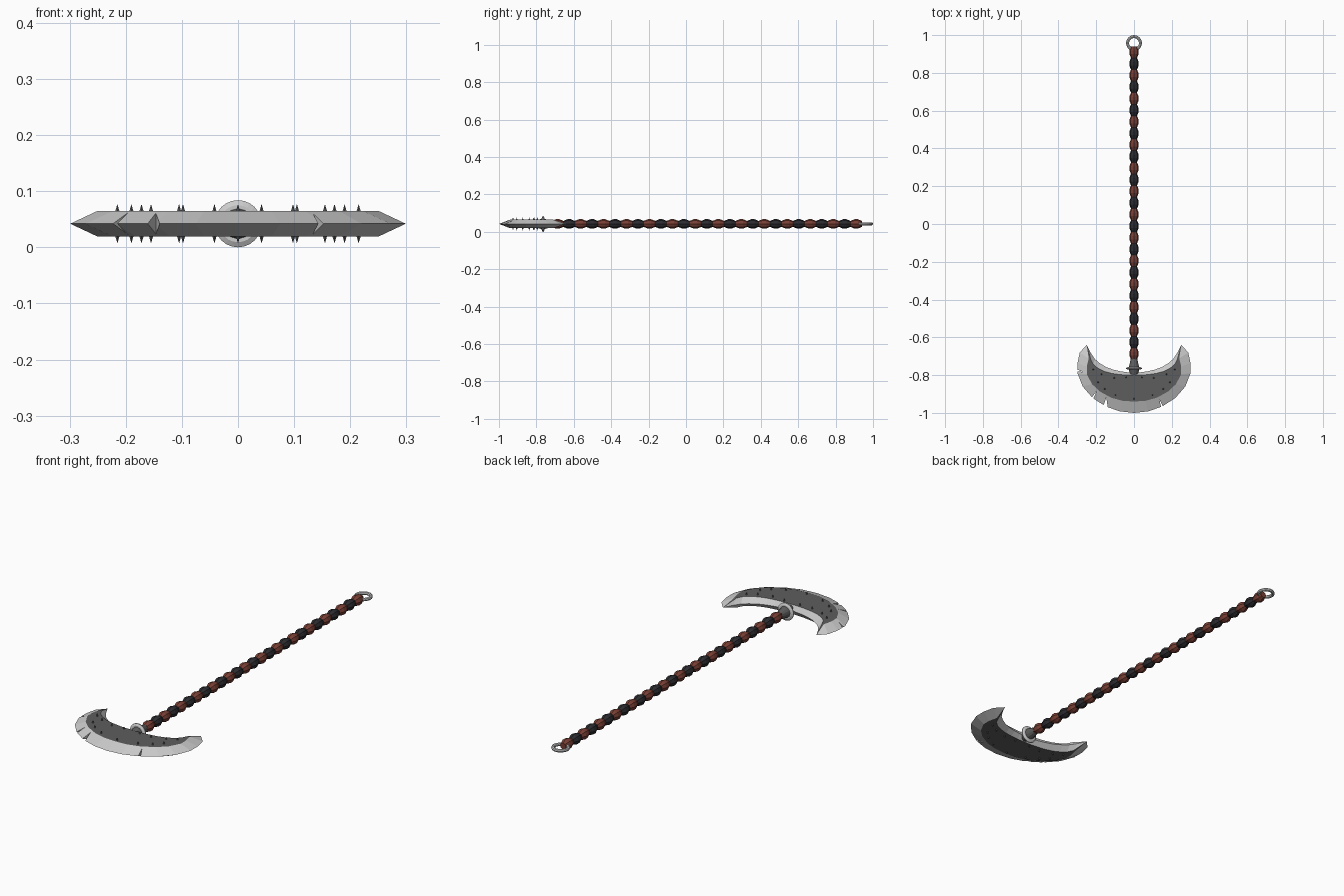
import bpy, bmesh, math
from mathutils import Vector, Matrix

if "Cube" in bpy.data.objects:
    bpy.data.objects.remove(bpy.data.objects["Cube"])

ZC = 0.042   # height of the weapon's axis
H = 0.023    # half thickness of the blade plate


def mat(name, c):
    m = bpy.data.materials.new(name)
    m.diffuse_color = (*c, 1)
    m.use_nodes = True
    m.node_tree.nodes["Principled BSDF"].inputs["Base Color"].default_value = m.diffuse_color
    return m


steel = mat("steel", (0.55, 0.55, 0.55))
dark = mat("dark_steel", (0.11, 0.11, 0.11))
red = mat("red_leather", (0.19, 0.05, 0.035))
black = mat("black_leather", (0.025, 0.025, 0.03))


def finish(bm, name, mats):
    bmesh.ops.recalc_face_normals(bm, faces=bm.faces)
    me = bpy.data.meshes.new(name)
    bm.to_mesh(me)
    bm.free()
    for m in mats:
        me.materials.append(m)
    ob = bpy.data.objects.new(name, me)
    bpy.context.collection.objects.link(ob)
    return ob


def lathe(bm, profile, sides, mi=0):
    # closed solid turned round the y axis from (radius, y) pairs
    rings = [[bm.verts.new((r * math.cos(a), y, ZC + r * math.sin(a)))
              for a in (2 * math.pi * k / sides for k in range(sides))]
             for r, y in profile]
    faces = [bm.faces.new(rings[0]), bm.faces.new(rings[-1])]
    for a, b in zip(rings, rings[1:]):
        for k in range(sides):
            j = (k + 1) % sides
            faces.append(bm.faces.new((a[k], a[j], b[j], b[k])))
    for f in faces:
        f.material_index = mi


# Blade: right half stations from horn tip to centre line
outer = [(.25, -.64), (.287, -.68), (.299, -.735), (.299, -.79), (.272, -.86),
         (.22, -.92), (.15, -.966), (.075, -.992), (0, -1)]
flat_out = [(.25, -.64), (.24, -.712), (.25, -.755), (.25, -.795), (.222, -.848),
            (.18, -.887), (.12, -.92), (.06, -.936), (0, -.94)]
flat_in = [(.25, -.64), (.23, -.714), (.216, -.742), (.192, -.763), (.158, -.78),
           (.118, -.791), (.078, -.797), (.038, -.8), (0, -.8)]
inner = [(.25, -.64), (.228, -.684), (.207, -.715), (.18, -.738), (.146, -.758),
         (.11, -.771), (.073, -.78), (.036, -.785), (0, -.787)]

bm = bmesh.new()
stations = []
n = len(outer)
for i, s in [(i, 1) for i in range(n)] + [(i, -1) for i in range(n - 2, -1, -1)]:
    h = 0 if i == 0 else H
    stations.append([bm.verts.new((s * p[i][0], p[i][1], ZC + z)) for p, z in (
        (outer, 0), (flat_out, h), (flat_in, h), (inner, 0), (flat_in, -h), (flat_out, -h))])
for a, b in zip(stations, stations[1:]):
    for k in range(6):
        j = (k + 1) % 6
        f = bm.faces.new((a[k], a[j], b[j], b[k]))
        f.material_index = 1 if k in (1, 4) else 0
bmesh.ops.remove_doubles(bm, verts=bm.verts, dist=1e-5)
blade = finish(bm, "blade", [steel, dark])

# Battle nicks cut out of the edge: mouth position, direction inward, width, depth
for x, y, dx, dy, w, d in ((-.152, -.972, .1, 1, .026, .055), (.15, -.972, -.35, 1, .012, .05),
                           (-.222, -.925, .6, 1, .011, .05), (-.303, -.775, 1, -.25, .01, .035)):
    p, u = Vector((x, y, 0)), Vector((dx, dy, 0)).normalized()
    v = Vector((-u.y, u.x, 0)) * w
    bm = bmesh.new()
    base = [bm.verts.new(q + Vector((0, 0, ZC - .05)))
            for q in (p - u * d + v, p - u * d - v, p + u * d)]
    f = bm.faces.new(base)
    top = bmesh.ops.extrude_face_region(bm, geom=[f])["geom"]
    bmesh.ops.translate(bm, vec=(0, 0, .1),
                        verts=[e for e in top if isinstance(e, bmesh.types.BMVert)])
    cutter = finish(bm, "nick_cutter", [steel])
    mod = blade.modifiers.new("nick", "BOOLEAN")
    mod.operation, mod.solver, mod.object = "DIFFERENCE", "EXACT", cutter
    bpy.context.view_layer.objects.active = blade
    bpy.ops.object.modifier_apply(modifier=mod.name)
    bpy.data.objects.remove(cutter)

# Spikes on both faces of the plate, mirrored left to right
bm = bmesh.new()
for x, y in ((0, -.925), (.098, -.905), (.105, -.815), (.042, -.812),
             (.155, -.873), (.172, -.795), (.19, -.838), (.215, -.77)):
    for sx in ((1, -1) if x else (1,)):
        for sz in (1, -1):
            bmesh.ops.create_cone(
                bm, cap_ends=True, segments=6, radius1=.006, radius2=0, depth=.018,
                matrix=Matrix.Translation((sx * x, y, ZC + sz * .026))
                @ Matrix.Rotation(0 if sz > 0 else math.pi, 4, "X"))
finish(bm, "spikes", [dark])

# Handle: alternating leather-wrapped beads
bm = bmesh.new()
step = .0614
for i in range(27):
    y = .91 - i * step
    lathe(bm, [(.016, y + step / 2), (.025, y + .009), (.025, y - .009), (.016, y - step / 2)],
          8, i % 2)
finish(bm, "handle_grip", [red, black])

# Socket and its flange
bm = bmesh.new()
lathe(bm, [(.016, -.71), (.027, -.757), (.027, -.772), (.018, -.81)], 12)
finish(bm, "socket", [dark])
bm = bmesh.new()
lathe(bm, [(.033, -.757), (.042, -.762), (.042, -.766), (.033, -.771)], 24)
finish(bm, "socket_flange", [steel])

# Hanging ring at the butt
bpy.ops.mesh.primitive_torus_add(location=(0, .958, ZC), major_radius=.034, minor_radius=.008,
                                 major_segments=24, minor_segments=8)
ring = bpy.context.object
ring.name = "end_ring"
ring.data.materials.append(steel)
